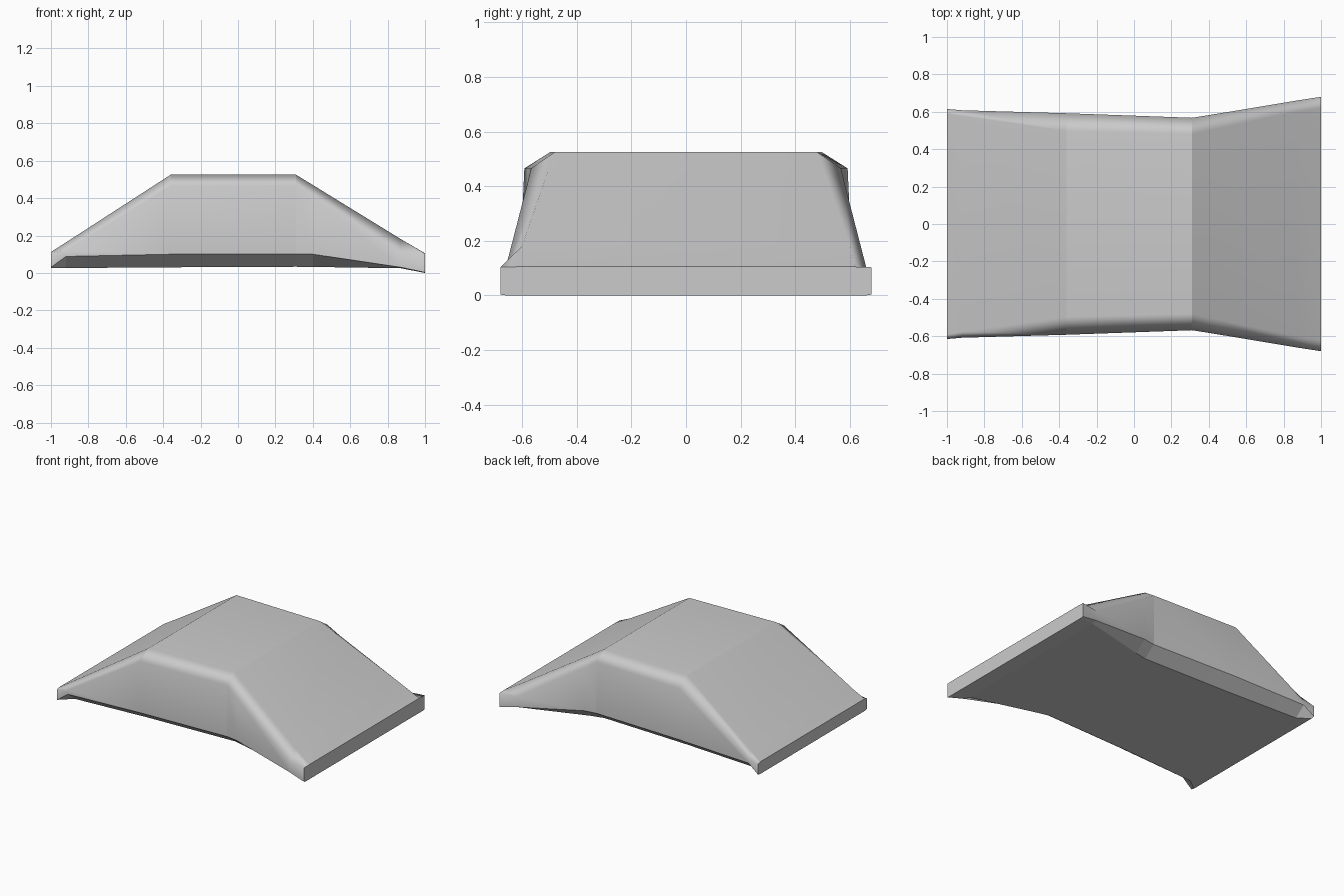
import bpy, bmesh

if "Cube" in bpy.data.objects:
    bpy.data.objects.remove(bpy.data.objects["Cube"])

# Cross-sections along x: (x, bottom half-width, bottom z, side half-width,
#                          side low z, side high z, top half-width, top z)
SECTIONS = [
    (-1.00, 0.59, 0.025, 0.615, 0.03, 0.105, 0.59, 0.112),
    (-0.92, 0.53, 0.026, 0.608, 0.088, 0.118, 0.577, 0.163),
    (-0.36, 0.50, 0.030, 0.592, 0.10, 0.465, 0.497, 0.525),
    (0.31, 0.48, 0.033, 0.568, 0.10, 0.465, 0.48, 0.525),
    (0.40, 0.50, 0.032, 0.582, 0.10, 0.405, 0.50, 0.470),
    (0.87, 0.62, 0.025, 0.660, 0.03, 0.103, 0.60, 0.181),
    (1.00, 0.66, 0.000, 0.680, 0.003, 0.103, 0.62, 0.105),
]


def half_points(s):
    x, yb, zb, ys, zl, zu, yt, zt = s
    return [(x, yb, zb), (x, ys, zl), (x, ys, zu), (x, yt, zt)]


# Chamfered slab body, lofted through mirrored sections
bm = bmesh.new()
rings = []
for s in SECTIONS:
    pts = half_points(s)
    pts += [(x, -y, z) for x, y, z in reversed(pts)]
    rings.append([bm.verts.new(p) for p in pts])

n = len(rings[0])
for a, b in zip(rings, rings[1:]):
    for i in range(n):
        j = (i + 1) % n
        bm.faces.new((a[i], a[j], b[j], b[i]))
bm.faces.new(rings[0])
bm.faces.new(rings[-1])
bmesh.ops.recalc_face_normals(bm, faces=bm.faces)

# Soft shading only across the upper side bevels, crisp creases elsewhere
soft = set()
for a, b in zip(rings, rings[1:]):
    for i in (2, 3, 4, 5):
        soft.add(bm.edges.get((a[i], b[i])))
for f in bm.faces:
    f.smooth = True
for e in bm.edges:
    if e not in soft and e.calc_face_angle(0) > 0.12:
        e.smooth = False

mesh = bpy.data.meshes.new("sloped_body")
bm.to_mesh(mesh)
bm.free()
body = bpy.data.objects.new("sloped_body", mesh)
bpy.context.collection.objects.link(body)

# Large faces stay evenly shaded
mod = body.modifiers.new("weighted_normals", 'WEIGHTED_NORMAL')
mod.keep_sharp = True
